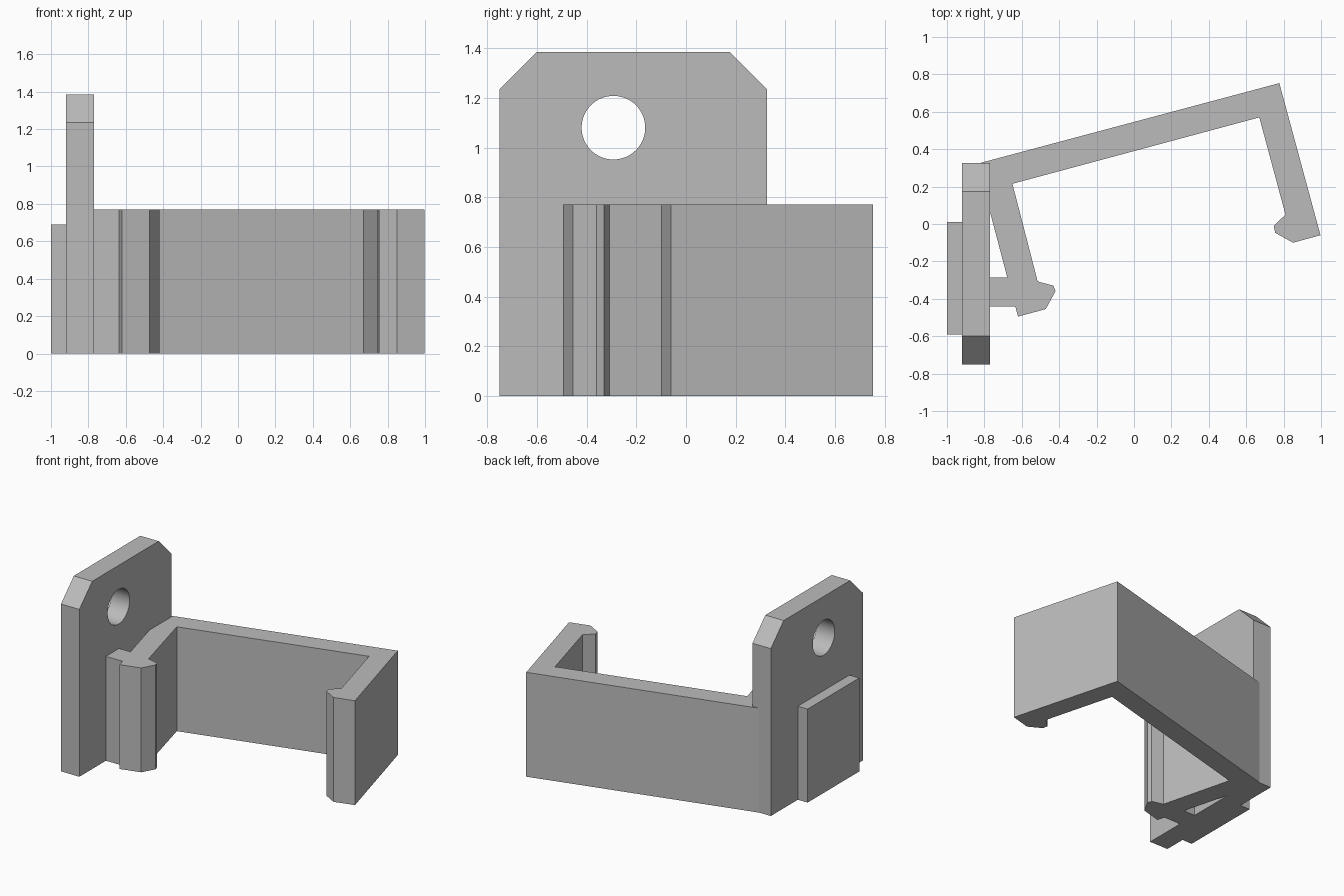
import bpy
import bmesh
from math import radians
from mathutils import Matrix, Vector

if "Cube" in bpy.data.objects:
    bpy.data.objects.remove(bpy.data.objects["Cube"], do_unlink=True)

grey = bpy.data.materials.new("light_grey")
grey.use_nodes = True
colour = (0.5, 0.5, 0.5, 1)
grey.diffuse_color = colour
grey.node_tree.nodes["Principled BSDF"].inputs["Base Color"].default_value = colour


def finish(name, bm):
    bmesh.ops.recalc_face_normals(bm, faces=bm.faces[:])
    mesh = bpy.data.meshes.new(name)
    bm.to_mesh(mesh)
    bm.free()
    obj = bpy.data.objects.new(name, mesh)
    bpy.context.collection.objects.link(obj)
    mesh.materials.append(grey)
    return obj


def prism(name, points, direction):
    """Extrude a flat outline along a direction."""
    bm = bmesh.new()
    face = bm.faces.new([bm.verts.new(p) for p in points])
    made = bmesh.ops.extrude_face_region(bm, geom=[face], use_keep_orig=True)
    moved = [v for v in made["geom"] if isinstance(v, bmesh.types.BMVert)]
    bmesh.ops.translate(bm, verts=moved, vec=Vector(direction))
    return finish(name, bm)


# Upright mounting plate with two chamfered top corners
y0, y1, top, cut = -0.75, 0.325, 1.385, 0.15
plate_outline = [(y0, 0), (y1, 0), (y1, top - cut), (y1 - cut, top),
                 (y0 + cut, top), (y0, top - cut)]
plate = prism("mounting_plate", [(-0.92, y, z) for y, z in plate_outline], (0.15, 0, 0))

# Round screw hole through the plate
bm = bmesh.new()
bmesh.ops.create_cone(bm, cap_ends=True, segments=64, radius1=0.128, radius2=0.128,
                      depth=0.5, matrix=Matrix.Translation((-0.845, -0.292, 1.08))
                      @ Matrix.Rotation(radians(90), 4, "Y"))
cutter = finish("hole_cutter", bm)
cutter.hide_render = True
hole = plate.modifiers.new("screw_hole", "BOOLEAN")
hole.operation = "DIFFERENCE"
hole.solver = "EXACT"
hole.object = cutter
bpy.context.view_layer.objects.active = plate
plate.select_set(True)
bpy.ops.object.modifier_apply(modifier=hole.name)
bpy.data.objects.remove(cutter, do_unlink=True)
bpy.ops.object.shade_smooth_by_angle(angle=radians(30))

# Raised pad on the outer side of the plate
pad_outline = [(-1, -0.592), (-0.92, -0.592), (-0.92, 0.01), (-1, 0.01)]
prism("outer_pad", [(x, y, 0) for x, y in pad_outline], (0, 0, 0.69))

# Angled clip: back wall, two arms with hooked tips, and a rib to the plate
clip_outline = [
    (-0.82, 0.327), (0.777, 0.753), (0.997, -0.06),        # back wall, outer arm
    (0.85, -0.1), (0.755, -0.047), (0.747, -0.01), (0.81, 0.05),  # outer hook
    (0.67, 0.57), (-0.65, 0.215),                          # inner faces
    (-0.515, -0.307), (-0.43, -0.33), (-0.42, -0.36),      # inner hook
    (-0.472, -0.455), (-0.62, -0.495), (-0.635, -0.44),
    (-0.77, -0.44), (-0.77, -0.287), (-0.677, -0.287),     # rib
    (-0.77, 0.065), (-0.77, 0.3), (-0.82, 0.3)]
prism("angled_clip", [(x, y, 0) for x, y in clip_outline], (0, 0, 0.77))
